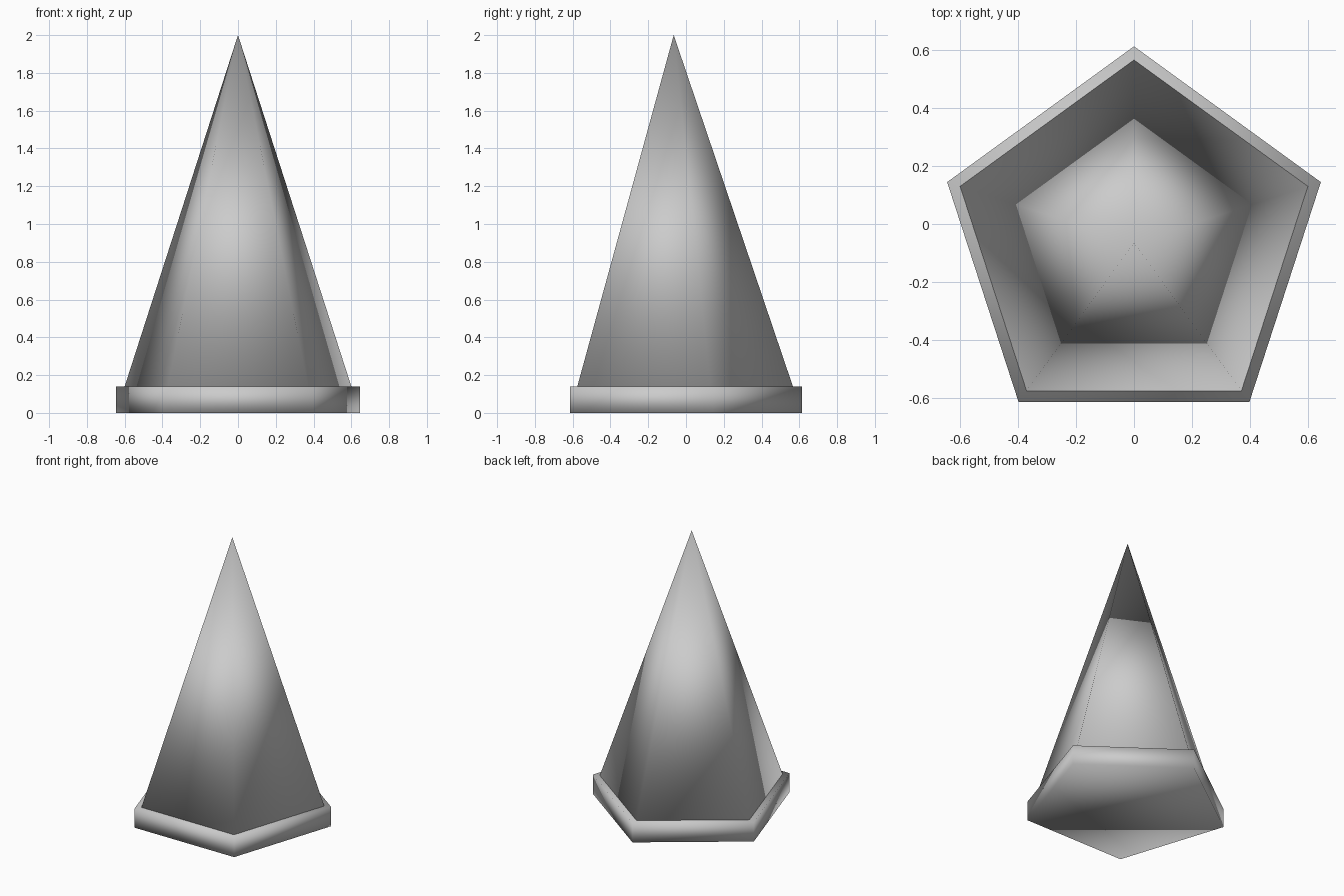
import bpy

if "Cube" in bpy.data.objects:
    bpy.data.objects.remove(bpy.data.objects["Cube"])

SIDES = 5
CENTRE_Y = -0.065   # pentagon centre, so its y extents balance around 0
RIM_TOP = 0.14


def pentagon_solid(name, r_bottom, r_top, z0, z1):
    """Closed five-sided cone or prism with a corner towards +y, fully smooth shaded."""
    bpy.ops.mesh.primitive_cone_add(
        vertices=SIDES, radius1=r_bottom, radius2=r_top, depth=z1 - z0,
        end_fill_type='NGON', location=(0, CENTRE_Y, (z0 + z1) / 2))
    obj = bpy.context.object
    obj.name = name
    bpy.ops.object.shade_smooth()
    return obj


# Low prism forming the base rim
pentagon_solid("base_rim", 0.678, 0.678, 0.0, RIM_TOP)

# Tall pointed body
pentagon_solid("spire", 0.631, 0.0, RIM_TOP, 2.0)
